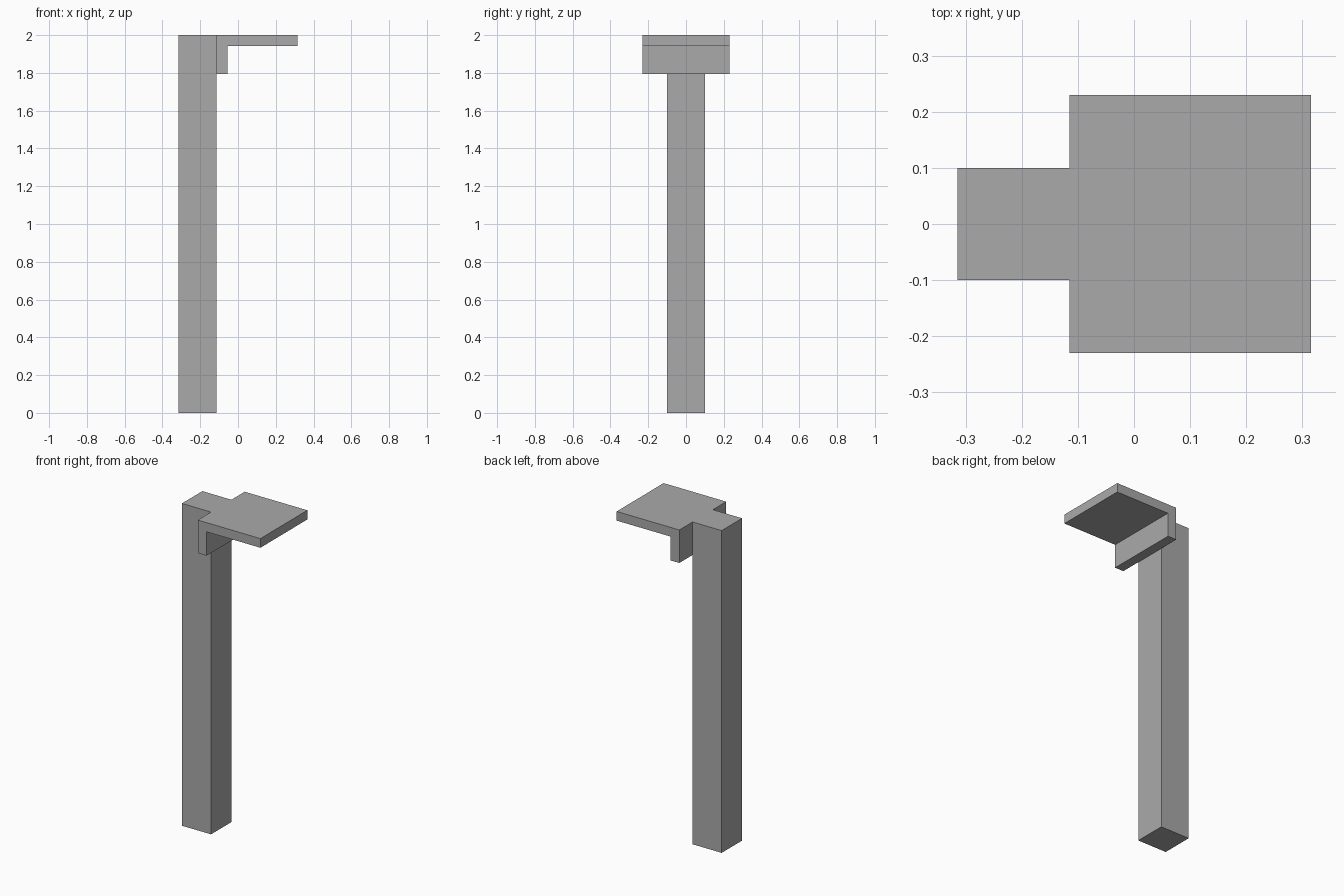
import bpy
import bmesh

cube = bpy.data.objects.get("Cube")
if cube:
    bpy.data.objects.remove(cube, do_unlink=True)

grey = bpy.data.materials.new("mid_grey")
grey.use_nodes = True
colour = (0.4, 0.4, 0.4, 1)
grey.diffuse_color = colour
grey.node_tree.nodes["Principled BSDF"].inputs["Base Color"].default_value = colour


def extrude_profile(name, profile, half_depth):
    """Extrude a closed x-z outline along y, centred on y = 0."""
    bm = bmesh.new()
    face = bm.faces.new([bm.verts.new((x, -half_depth, z)) for x, z in profile])
    result = bmesh.ops.extrude_face_region(bm, geom=[face])
    moved = [v for v in result["geom"] if isinstance(v, bmesh.types.BMVert)]
    bmesh.ops.translate(bm, verts=moved, vec=(0, 2 * half_depth, 0))
    bmesh.ops.recalc_face_normals(bm, faces=bm.faces)
    mesh = bpy.data.meshes.new(name)
    bm.to_mesh(mesh)
    bm.free()
    mesh.materials.append(grey)
    obj = bpy.data.objects.new(name, mesh)
    bpy.context.collection.objects.link(obj)
    return obj


left, joint, lip, right = -0.315, -0.115, -0.055, 0.315
top, shelf_under, lip_under = 2.0, 1.943, 1.795

# Square upright post
extrude_profile("post", [(left, 0), (joint, 0), (joint, top), (left, top)], 0.1)

# L-shaped bracket: flat shelf with a lip hanging against the post
extrude_profile("shelf_bracket", [
    (joint, lip_under), (lip, lip_under), (lip, shelf_under),
    (right, shelf_under), (right, top), (joint, top)], 0.23)
